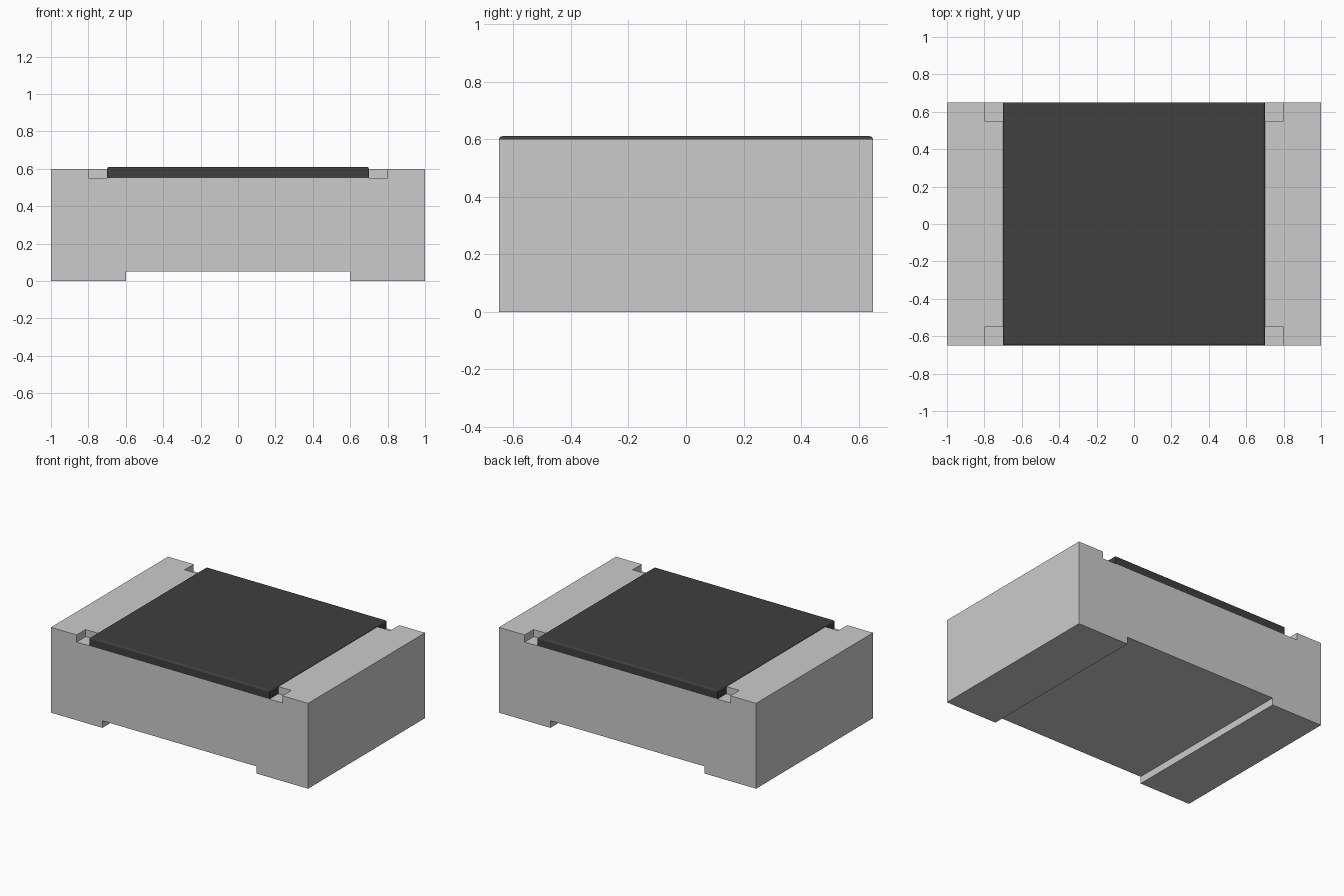
import bpy, bmesh
from mathutils import Vector

if "Cube" in bpy.data.objects:
    bpy.data.objects.remove(bpy.data.objects["Cube"])


def prism(name, outline, extrude):
    """Closed flat outline swept along a vector."""
    bm = bmesh.new()
    face = bm.faces.new([bm.verts.new(p) for p in outline])
    swept = bmesh.ops.extrude_face_region(bm, geom=[face])
    verts = [g for g in swept["geom"] if isinstance(g, bmesh.types.BMVert)]
    bmesh.ops.translate(bm, verts=verts, vec=Vector(extrude))
    bmesh.ops.recalc_face_normals(bm, faces=bm.faces)
    mesh = bpy.data.meshes.new(name)
    bm.to_mesh(mesh)
    bm.free()
    obj = bpy.data.objects.new(name, mesh)
    bpy.context.collection.objects.link(obj)
    return obj


def mirrored(half):
    """Right half of an outline, completed with its mirror image in x."""
    return half + [(-a, b) for a, b in reversed(half)]


X, Y, TOP, FLOOR = 1.0, 0.65, 0.6, 0.55

# Body: block standing on two contact pads
body_profile = mirrored([(0.6, 0.05), (0.6, 0), (X, 0), (X, TOP)])
body = prism("chip_body", [(x, -Y, z) for x, z in body_profile], (0, 2 * Y, 0))

# Pocket in the top, wider at the four corners to leave small notches
pocket_plan = mirrored([(0.8, -Y - 0.1), (0.8, -0.55), (0.7, -0.55),
                        (0.7, 0.55), (0.8, 0.55), (0.8, Y + 0.1)])
cutter = prism("pocket_cutter", [(x, y, FLOOR) for x, y in pocket_plan], (0, 0, 0.2))
cutter.hide_render = True
cutter.hide_set(True)
cut = body.modifiers.new("pocket", "BOOLEAN")
cut.operation = "DIFFERENCE"
cut.solver = "EXACT"
cut.object = cutter
bpy.context.view_layer.objects.active = body
body.select_set(True)
bpy.ops.object.modifier_apply(modifier=cut.name)
bpy.data.objects.remove(cutter)

# Dark protective coat filling the pocket, top rim softened
coat_plan = mirrored([(0.7, -Y), (0.7, Y)])
coat = prism("top_coat", [(x, y, FLOOR) for x, y in coat_plan], (0, 0, 0.06))
bm = bmesh.new()
bm.from_mesh(coat.data)
rim = [e for e in bm.edges if all(v.co.z > 0.6 for v in e.verts)]
bmesh.ops.bevel(bm, geom=rim, offset=0.012, segments=3, profile=0.5, affect="EDGES")
bm.to_mesh(coat.data)
bm.free()

black = bpy.data.materials.new("coat_black")
black.diffuse_color = (0.05, 0.05, 0.05, 1)
black.use_nodes = True
black.node_tree.nodes["Principled BSDF"].inputs["Base Color"].default_value = black.diffuse_color
coat.data.materials.append(black)
